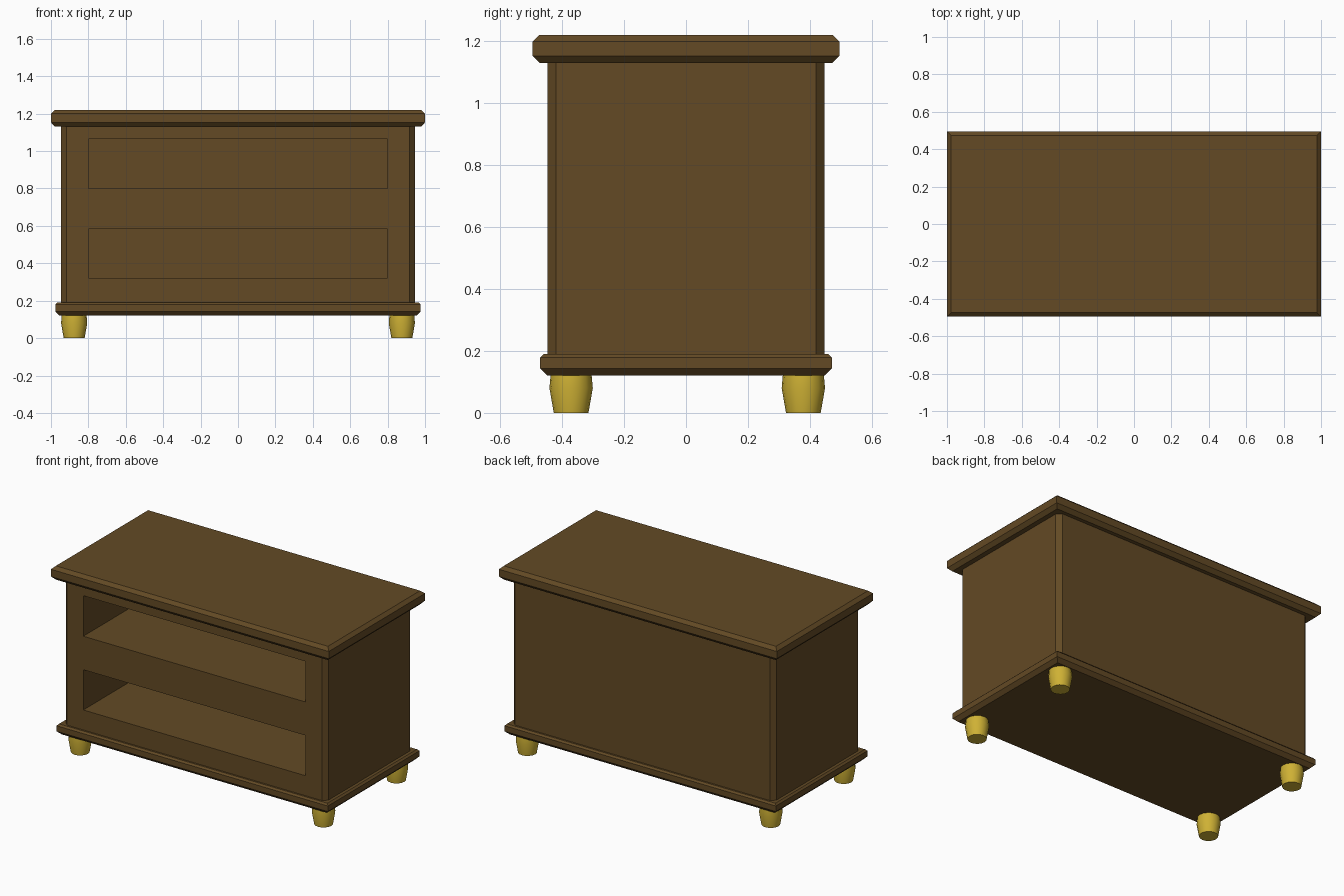
import bpy, bmesh, math

if "Cube" in bpy.data.objects:
    bpy.data.objects.remove(bpy.data.objects["Cube"])


def material(name, rgb):
    m = bpy.data.materials.new(name)
    m.diffuse_color = (*rgb, 1)
    m.use_nodes = True
    m.node_tree.nodes["Principled BSDF"].inputs["Base Color"].default_value = m.diffuse_color
    return m


BROWN = material("dark brown wood", (0.125, 0.068, 0.018))
GOLD = material("golden feet", (0.62, 0.44, 0.035))


def loft(name, rings, mat):
    """Join equal-length rings of points into a closed solid."""
    bm = bmesh.new()
    loops = [[bm.verts.new(p) for p in ring] for ring in rings]
    n = len(loops[0])
    for low, high in zip(loops, loops[1:]):
        for i in range(n):
            j = (i + 1) % n
            bm.faces.new((low[i], low[j], high[j], high[i]))
    bm.faces.new(loops[0][::-1])
    bm.faces.new(loops[-1])
    bmesh.ops.recalc_face_normals(bm, faces=bm.faces)
    me = bpy.data.meshes.new(name)
    bm.to_mesh(me)
    bm.free()
    ob = bpy.data.objects.new(name, me)
    bpy.context.collection.objects.link(ob)
    me.materials.append(mat)
    return ob


def rect(x, y, z):
    return [(-x, -y, z), (x, -y, z), (x, y, z), (-x, y, z)]


def slab(name, x, y, profile):
    """Rectangular moulding; profile holds (inset, height) pairs."""
    return loft(name, [rect(x - i, y - i, z) for i, z in profile], BROWN)


# Top board and base moulding with chamfered rims
slab("top_board", 1.0, 0.495, [(0.022, 1.13), (0, 1.153), (0, 1.2), (0.021, 1.22)])
slab("base_moulding", 0.977, 0.471, [(0.023, 0.12), (0, 0.143), (0, 0.179), (0.011, 0.19)])

# Cabinet body with chamfered upright corners
X, Y, C = 0.946, 0.448, 0.028
outline = [(-X + C, -Y), (X - C, -Y), (X, -Y + C), (X, Y - C),
           (X - C, Y), (-X + C, Y), (-X, Y - C), (-X, -Y + C)]
body = loft("cabinet_body", [[(x, y, z) for x, y in outline] for z in (0.185, 1.135)], BROWN)

# Two open shelves cut into the front
BACK = 0.36
for i, (z0, z1) in enumerate([(0.32, 0.582), (0.80, 1.064)]):
    ring = [(-0.8, z0), (0.8, z0), (0.8, z1), (-0.8, z1)]
    cutter = loft(f"shelf_cutter_{i + 1}",
                  [[(x, y, z) for x, z in ring] for y in (-0.6, BACK)], BROWN)
    mod = body.modifiers.new("shelf opening", "BOOLEAN")
    mod.operation = "DIFFERENCE"
    mod.solver = "EXACT"
    mod.object = cutter
    bpy.context.view_layer.objects.active = body
    bpy.ops.object.modifier_apply(modifier=mod.name)
    bpy.data.objects.remove(cutter)

# Four barrel-shaped feet
foot_profile = [(0.056, 0), (0.070, 0.08), (0.066, 0.125)]
SIDES = 16
for side, x in (("left", -0.876), ("right", 0.876)):
    for end, y in (("front", -0.371), ("back", 0.379)):
        rings = [[(x + r * math.cos(2 * math.pi * k / SIDES),
                   y + r * math.sin(2 * math.pi * k / SIDES), z)
                  for k in range(SIDES)] for r, z in foot_profile]
        foot = loft(f"{end}_{side}_foot", rings, GOLD)
        bpy.ops.object.select_all(action="DESELECT")
        foot.select_set(True)
        bpy.context.view_layer.objects.active = foot
        bpy.ops.object.shade_smooth_by_angle(angle=math.radians(40))
